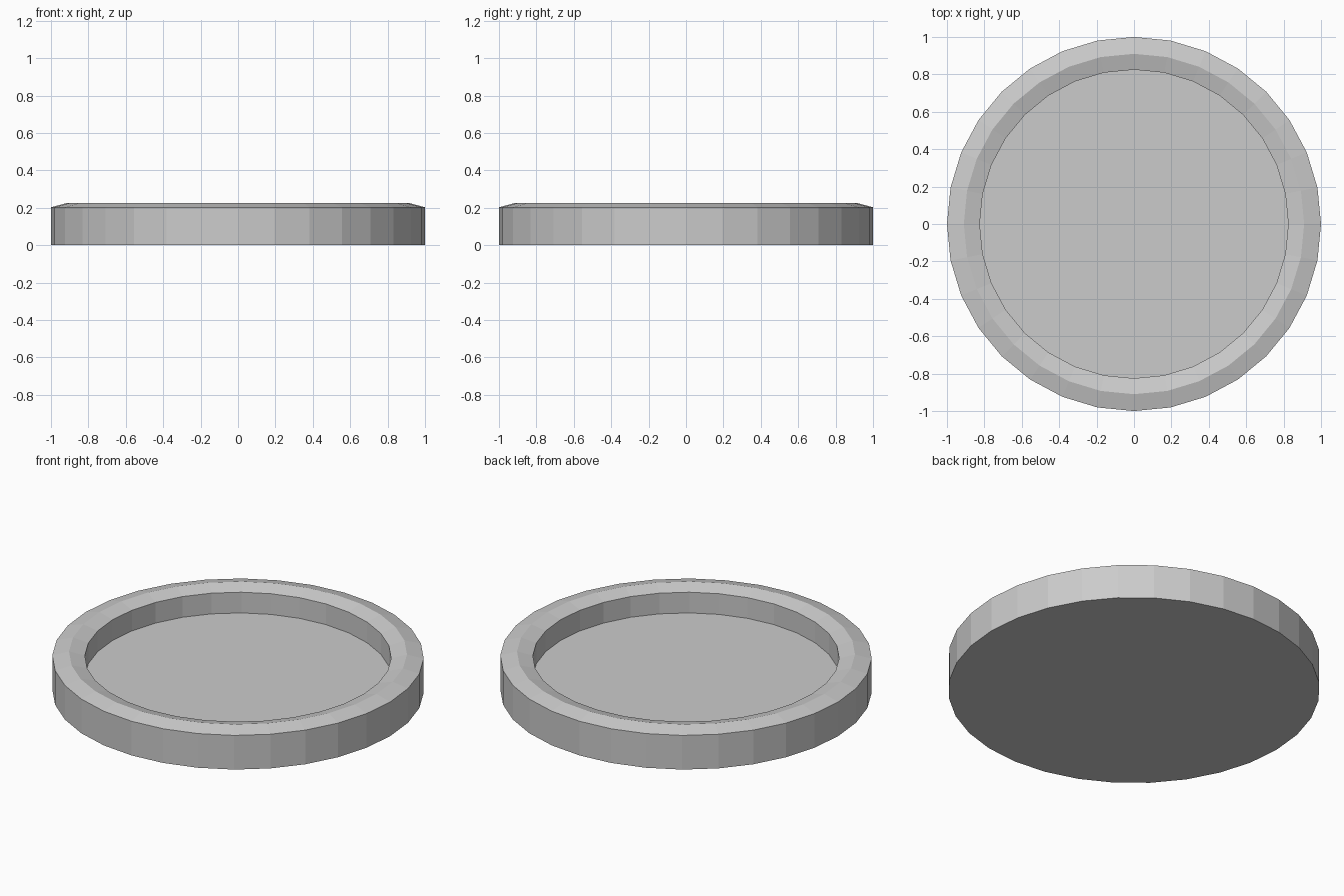
import bpy, bmesh
from math import cos, sin, tau

if "Cube" in bpy.data.objects:
    bpy.data.objects.remove(bpy.data.objects["Cube"])

SIDES = 32

# Shallow dish cross-section as (radius, height), from underside to floor
PROFILE = [(1.0, 0.0), (1.0, 0.203), (0.91, 0.227), (0.825, 0.203), (0.825, 0.08)]


def lathe(name, profile, sides):
    bm = bmesh.new()
    rings = [[bm.verts.new((r * cos(tau * i / sides), r * sin(tau * i / sides), z))
              for i in range(sides)] for r, z in profile]
    # Walls and sloped rim
    for low, high in zip(rings, rings[1:]):
        for i in range(sides):
            j = (i + 1) % sides
            bm.faces.new((low[i], low[j], high[j], high[i]))
    # Underside and recessed floor
    bm.faces.new(rings[0][::-1])
    bm.faces.new(rings[-1])
    bmesh.ops.recalc_face_normals(bm, faces=bm.faces)
    mesh = bpy.data.meshes.new(name)
    bm.to_mesh(mesh)
    bm.free()
    obj = bpy.data.objects.new(name, mesh)
    bpy.context.collection.objects.link(obj)
    return obj


lathe("round_dish", PROFILE, SIDES)
